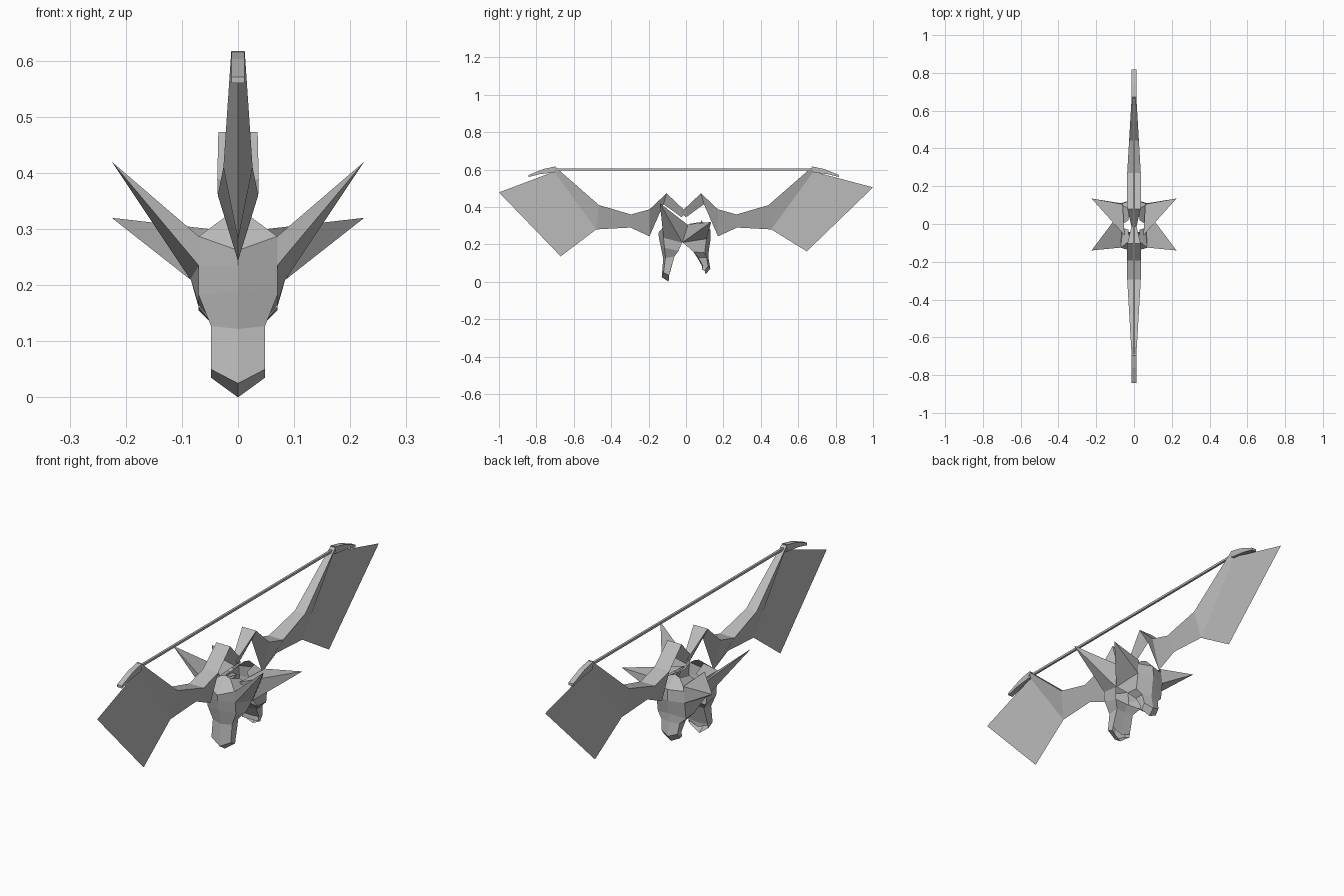
import bpy, bmesh, math
from mathutils import Vector

cube = bpy.data.objects.get("Cube")
if cube:
    bpy.data.objects.remove(cube, do_unlink=True)

grey = bpy.data.materials.new("bone_grey")
grey.use_nodes = True
grey.diffuse_color = (0.5, 0.5, 0.5, 1)
grey.node_tree.nodes["Principled BSDF"].inputs["Base Color"].default_value = (0.5, 0.5, 0.5, 1)

BOW_Y = -0.012  # middle of the bow along y


def finish(name, bm):
    bmesh.ops.remove_doubles(bm, verts=bm.verts, dist=0.0005)
    bmesh.ops.recalc_face_normals(bm, faces=bm.faces)
    mesh = bpy.data.meshes.new(name)
    bm.to_mesh(mesh)
    bm.free()
    mesh.materials.append(grey)
    obj = bpy.data.objects.new(name, mesh)
    bpy.context.collection.objects.link(obj)
    return obj


def loft_half(name, rows, caps=False):
    """Skin rows of points on the +x half, then mirror them to -x."""
    bm = bmesh.new()
    for side in (1, -1):
        grid = [[bm.verts.new((x * side, y, z)) for x, y, z in row] for row in rows]
        for a, b in zip(grid, grid[1:]):
            for i in range(min(len(a), len(b)) - 1):
                bm.faces.new((a[i], a[i + 1], b[i + 1], b[i]))
        if caps:
            bm.faces.new(grid[0])
            bm.faces.new(grid[-1])
    return finish(name, bm)


def extrude_profile(name, points, half_width):
    """Extrude a closed y-z outline along x."""
    bm = bmesh.new()
    face = bm.faces.new([bm.verts.new((-half_width, y, z)) for y, z in points])
    new = bmesh.ops.extrude_face_region(bm, geom=[face])["geom"]
    bmesh.ops.translate(bm, verts=[v for v in new if isinstance(v, bmesh.types.BMVert)],
                        vec=(2 * half_width, 0, 0))
    return finish(name, bm)


# Limbs: flat top with half width, keel below (top s, top z, width, keel s, keel z)
limb = [(0.690, 0.617, 0.012, 0.690, 0.585),
        (0.453, 0.410, 0.026, 0.468, 0.280),
        (0.282, 0.360, 0.036, 0.285, 0.290),
        (0.182, 0.388, 0.037, 0.183, 0.243),
        (0.092, 0.473, 0.035, 0.108, 0.415),
        (-0.015, 0.372, 0.010, 0.012, 0.345)]
hook = [(0.685, 0.617), (0.75, 0.603), (0.83, 0.571), (0.83, 0.560), (0.77, 0.575), (0.69, 0.585)]

for label, d, lift, shift in (("front", -1, 0.0, 0.0), ("back", 1, 0.027, 0.024)):
    rows = [[(0, BOW_Y + d * s, z), (w, BOW_Y + d * s, z), (0, BOW_Y + d * ks, kz)]
            for s, z, w, ks, kz in limb]
    loft_half(label + "_limb", rows, caps=True)
    extrude_profile(label + "_limb_hook", [(BOW_Y + d * s, z) for s, z in hook], 0.012)
    # Wing membrane hanging from the outer keel
    bm = bmesh.new()
    outline = [(0.69, 0.59), (0.988 + shift, 0.478 + lift), (0.658, 0.136 + lift), (0.468, 0.28)]
    bm.faces.new([bm.verts.new((0, BOW_Y + d * s, z)) for s, z in outline])
    finish(label + "_wing_membrane", bm)

# Front head shell: crown, brow, eye, cheek, muzzle, nose and chin rows
loft_half("front_head", [
    [(0, -0.09, 0.33), (0.025, -0.09, 0.32), (0.03, -0.03, 0.30)],
    [(0, -0.148, 0.262), (0.07, -0.125, 0.287), (0.06, -0.02, 0.28)],
    [(0, -0.145, 0.235), (0.07, -0.12, 0.235), (0.085, -0.02, 0.213)],
    [(0, -0.135, 0.19), (0.07, -0.115, 0.182), (0.07, -0.04, 0.165), (0, -0.045, 0.165)],
    [(0, -0.122, 0.122), (0.048, -0.11, 0.127), (0.045, -0.062, 0.135), (0, -0.065, 0.135)],
    [(0, -0.13, 0.025), (0.048, -0.12, 0.05), (0.048, -0.085, 0.055), (0, -0.085, 0.05)],
    [(0, -0.093, 0.0), (0.048, -0.09, 0.035), (0.048, -0.085, 0.05), (0, -0.085, 0.03)]])

# Back head shell, a little smaller
loft_half("back_head", [
    [(0, 0.08, 0.33), (0.025, 0.08, 0.32), (0.03, 0.02, 0.31)],
    [(0, 0.13, 0.28), (0.07, 0.105, 0.28), (0.06, 0.0, 0.28)],
    [(0, 0.132, 0.23), (0.07, 0.11, 0.23), (0.085, -0.02, 0.213)],
    [(0, 0.122, 0.17), (0.07, 0.10, 0.155), (0.07, 0.04, 0.16), (0, 0.04, 0.165)],
    [(0, 0.12, 0.13), (0.045, 0.11, 0.13), (0.045, 0.065, 0.13), (0, 0.06, 0.13)],
    [(0, 0.13, 0.07), (0.04, 0.118, 0.085), (0.04, 0.09, 0.085), (0, 0.085, 0.085)],
    [(0, 0.105, 0.04), (0.04, 0.10, 0.06), (0.04, 0.085, 0.065), (0, 0.085, 0.065)]])

# Swept side horns: tip fanned to a four-point base
horns = {
    "front": ((0.225, -0.14, 0.42), [(0.07, -0.125, 0.287), (0.07, -0.12, 0.235),
                                     (0.085, -0.02, 0.21), (0.06, 0.08, 0.25)]),
    "back": ((0.225, 0.135, 0.32), [(0.06, 0.105, 0.30), (0.07, 0.11, 0.23),
                                    (0.085, -0.02, 0.21), (0.05, -0.06, 0.30)])}
for label, (tip, base) in horns.items():
    for side_name, side in (("left", 1), ("right", -1)):
        bm = bmesh.new()
        t = bm.verts.new((tip[0] * side, tip[1], tip[2]))
        ring = [bm.verts.new((x * side, y, z)) for x, y, z in base]
        for i in range(4):
            bm.faces.new((t, ring[i], ring[(i + 1) % 4]))
        finish(f"{label}_{side_name}_horn", bm)

# Bowstring between the two limb tips
r = 0.005
extrude_profile("bowstring", [(BOW_Y - 0.69, 0.6 - r), (BOW_Y + 0.69, 0.6 - r),
                              (BOW_Y + 0.69, 0.6 + r), (BOW_Y - 0.69, 0.6 + r)], r)
